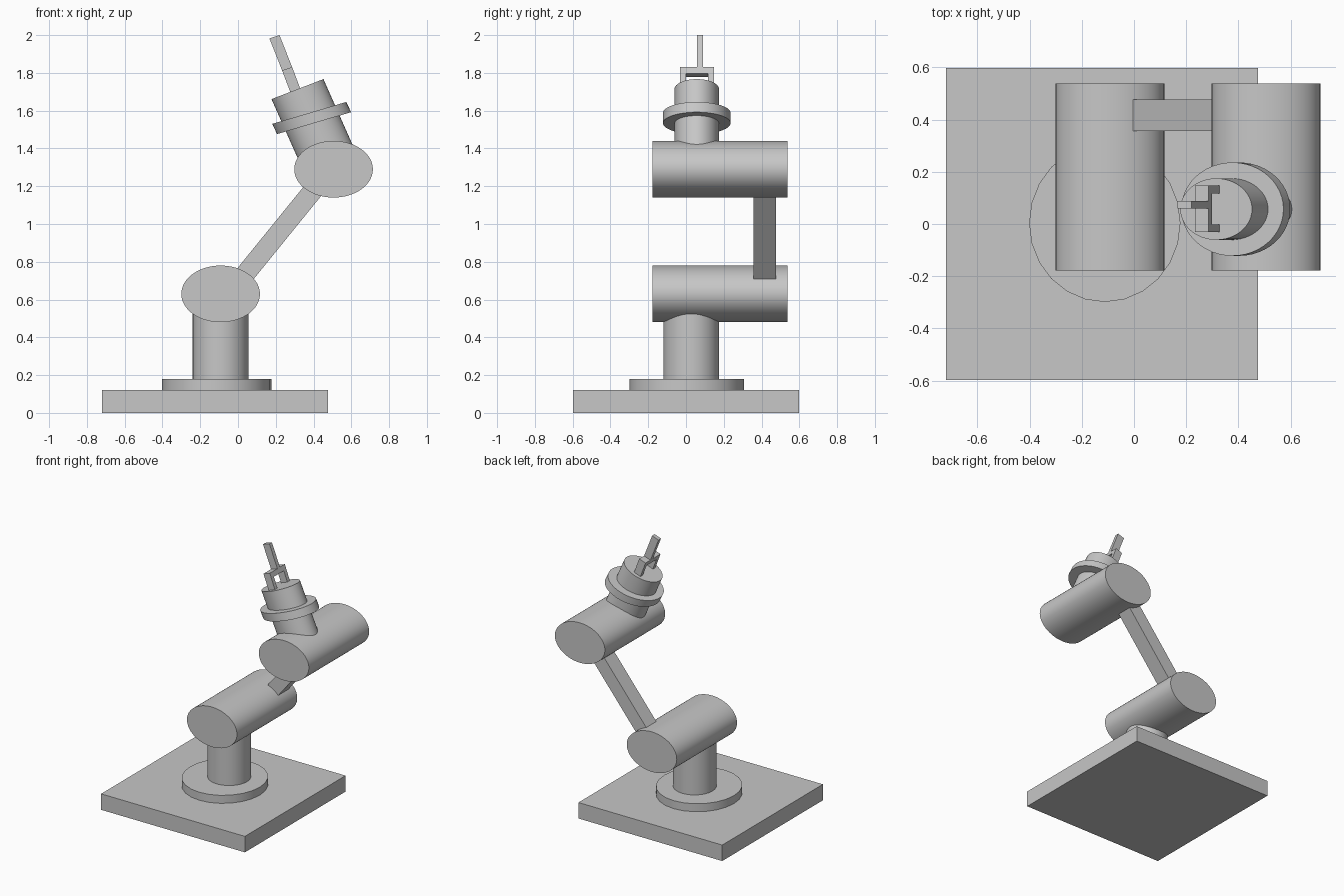
import bpy
import bmesh
import math
from mathutils import Matrix, Vector

cube = bpy.data.objects.get("Cube")
if cube:
    bpy.data.objects.remove(cube, do_unlink=True)

# Single painted-metal colour
GREY = (0.57, 0.57, 0.57, 1)
grey = bpy.data.materials.new("plain_grey")
grey.use_nodes = True
grey.diffuse_color = GREY
grey.node_tree.nodes["Principled BSDF"].inputs["Base Color"].default_value = GREY


def frame(centre, a, b, c):
    """Matrix placing a solid spanning -1..1 by its three half-axis vectors."""
    cols = [Vector(v) for v in (a, b, c, centre)]
    m = Matrix.Identity(4)
    for i, col in enumerate(cols):
        for row in range(3):
            m[row][i] = col[row]
    return m


def add_solid(name, matrix, segments=0):
    """A box when segments is 0, otherwise a cylinder along the third axis."""
    bm = bmesh.new()
    if segments:
        bmesh.ops.create_cone(bm, cap_ends=True, segments=segments,
                              radius1=1, radius2=1, depth=2, matrix=matrix)
    else:
        bmesh.ops.create_cube(bm, size=2, matrix=matrix)
    bmesh.ops.recalc_face_normals(bm, faces=bm.faces)
    mesh = bpy.data.meshes.new(name)
    bm.to_mesh(mesh)
    bm.free()
    mesh.materials.append(grey)
    if segments:
        mesh.shade_smooth()
        mesh.set_sharp_from_angle(angle=math.radians(35))
    obj = bpy.data.objects.new(name, mesh)
    bpy.context.collection.objects.link(obj)
    return obj


def upright(centre, rx, ry, rz):
    return frame(centre, (rx, 0, 0), (0, ry, 0), (0, 0, rz))


def between(start, end, side, half_y):
    """Frame running from start to end in the xz plane; side is its half width."""
    start, end = Vector(start), Vector(end)
    return frame((start + end) / 2, side, (0, half_y, 0), (end - start) / 2)


# Base plate, turntable and post
add_solid("base_plate", upright((-0.122, 0, 0.06), 0.598, 0.598, 0.06))
add_solid("turntable", upright((-0.112, 0.004, 0.15), 0.29, 0.303, 0.03), 24)
add_solid("post", upright((-0.092, 0.028, 0.37), 0.148, 0.148, 0.2), 48)

# Oval joint drums lying along y
for name, x, z in (("lower_drum", -0.092, 0.63), ("upper_drum", 0.506, 1.29)):
    add_solid(name, frame((x, 0.18, z), (0.208, 0, 0), (0, 0, 0.15),
                          (0, -0.358, 0)), 64)

# Slanted link joining the drums at the back
add_solid("arm_link", between((0, 0.417, 0.688), (0.44, 0.417, 1.23),
                              (0.04, 0, -0.0325), 0.06))

# Tilted wrist and collar
add_solid("wrist", between((0.505, 0.057, 1.285), (0.315, 0.057, 1.714),
                           (0.1375, 0, 0.053), 0.118), 48)
add_solid("wrist_collar", between((0.403, 0.057, 1.534), (0.377, 0.057, 1.588),
                                  (0.196, 0, 0.058), 0.179), 48)

# Gripper: two legs, a crossbar and one finger along a shared tilted line
tip, joint, root = Vector((0.193, 0, 1.991)), Vector((0.26, 0, 1.822)), Vector((0.306, 0, 1.7))
bar_bottom = joint.lerp(root, 0.28)
thickness = (0.0265, 0, 0.009)


def gripper_part(name, start, end, y, half_y):
    offset = Vector((0, y, 0))
    add_solid(name, between(start + offset, end + offset, thickness, half_y))


for name, side in (("left_gripper_leg", 1), ("right_gripper_leg", -1)):
    gripper_part(name, root, bar_bottom, 0.058 + side * 0.074, 0.015)
gripper_part("gripper_crossbar", bar_bottom, joint, 0.058, 0.089)
gripper_part("gripper_finger", joint, tip, 0.074, 0.015)
